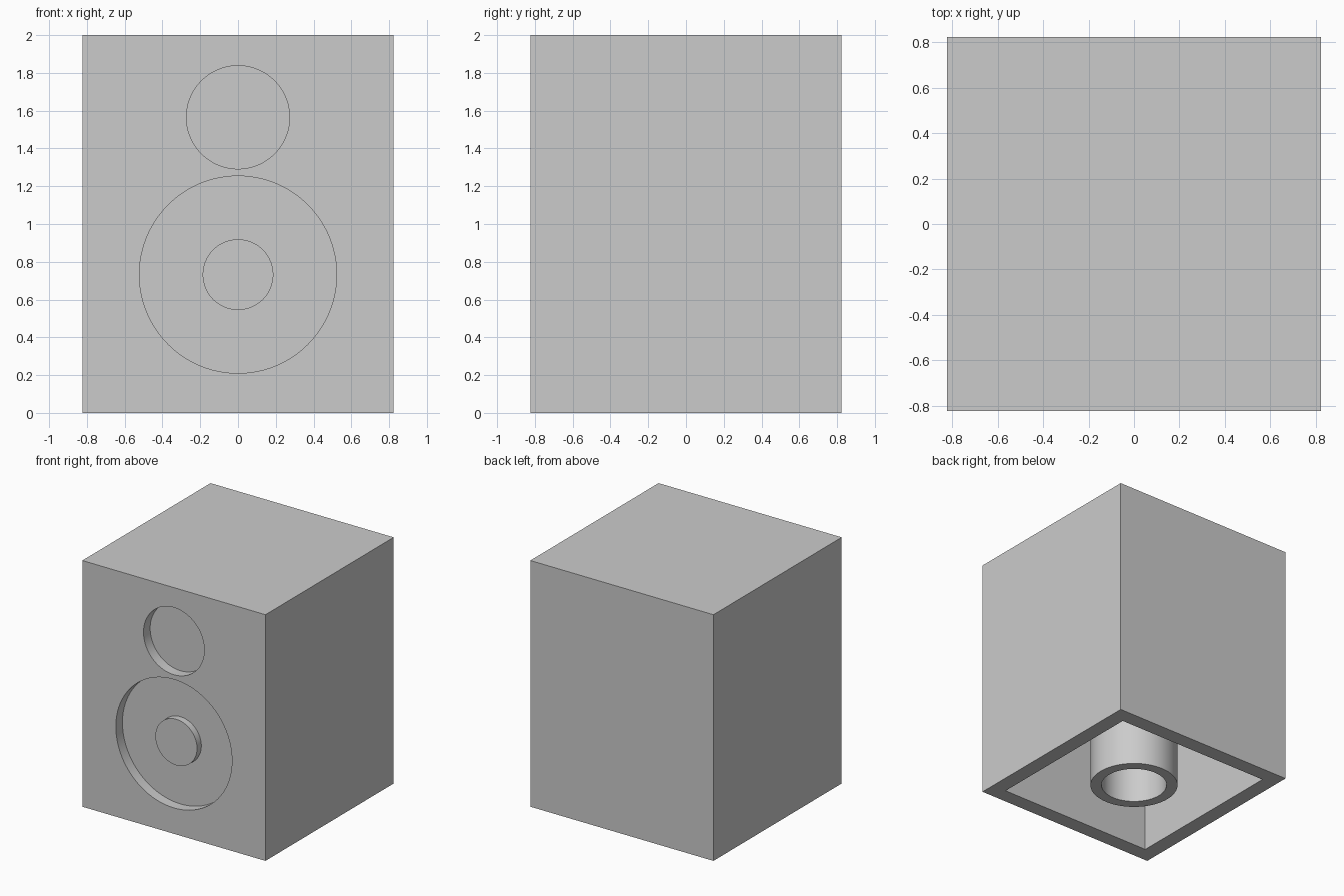
import bpy
import math

if "Cube" in bpy.data.objects:
    bpy.data.objects.remove(bpy.data.objects["Cube"], do_unlink=True)

HALF, HEIGHT, WALL = 0.823, 2.0, 0.125
RECESS, BOSS = 0.085, 0.055
WOOFER_Z, TWEETER_Z = 0.732, 1.565

grey = bpy.data.materials.new("plain grey")
grey.use_nodes = True
colour = (0.6, 0.6, 0.6, 1)
grey.diffuse_color = colour
grey.node_tree.nodes["Principled BSDF"].inputs["Base Color"].default_value = colour


def finish(obj, name):
    obj.name = name
    obj.data.materials.append(grey)
    return obj


def box(name, half, z0, z1):
    bpy.ops.mesh.primitive_cube_add(size=1, location=(0, 0, (z0 + z1) / 2))
    obj = bpy.context.object
    obj.scale = (2 * half, 2 * half, z1 - z0)
    bpy.ops.object.transform_apply(location=False, rotation=False, scale=True)
    return finish(obj, name)


def upright(name, radius, z0, z1):
    bpy.ops.mesh.primitive_cylinder_add(vertices=96, radius=radius, depth=z1 - z0,
                                        location=(0, 0, (z0 + z1) / 2))
    return finish(bpy.context.object, name)


def facing(name, radius, z, y0, y1):
    bpy.ops.mesh.primitive_cylinder_add(vertices=96, radius=radius, depth=y1 - y0,
                                        location=(0, (y0 + y1) / 2, z),
                                        rotation=(math.pi / 2, 0, 0))
    return finish(bpy.context.object, name)


def cut(target, cutter):
    cutter.hide_render = True
    mod = target.modifiers.new("cut", 'BOOLEAN')
    mod.operation = 'DIFFERENCE'
    mod.solver = 'EXACT'
    mod.object = cutter
    bpy.ops.object.select_all(action='DESELECT')
    bpy.context.view_layer.objects.active = target
    target.select_set(True)
    bpy.ops.object.modifier_apply(modifier=mod.name)
    bpy.data.objects.remove(cutter, do_unlink=True)


def smooth(obj):
    bpy.ops.object.select_all(action='DESELECT')
    bpy.context.view_layer.objects.active = obj
    obj.select_set(True)
    bpy.ops.object.shade_smooth_by_angle(angle=math.radians(30))


# Hollow cabinet, open underneath
cabinet = box("cabinet", HALF, 0, HEIGHT)
cut(cabinet, box("cavity_cutter", HALF - WALL, -0.2, HEIGHT - WALL))

# Round driver recesses in the front
floor_y = -HALF + RECESS
for name, radius, z in (("tweeter", 0.273, TWEETER_Z), ("woofer", 0.522, WOOFER_Z)):
    cut(cabinet, facing(name + "_cutter", radius, z, -HALF - 0.2, floor_y))

# Raised disc in the middle of the woofer
woofer_cap = facing("woofer_cap", 0.187, WOOFER_Z, floor_y - BOSS, floor_y + 0.01)

# Central tube running from the ceiling to the base
tube = upright("inner_tube", 0.333, 0, HEIGHT - WALL + 0.01)
cut(tube, upright("bore_cutter", 0.249, -0.2, HEIGHT - WALL))

for part in (cabinet, woofer_cap, tube):
    smooth(part)
